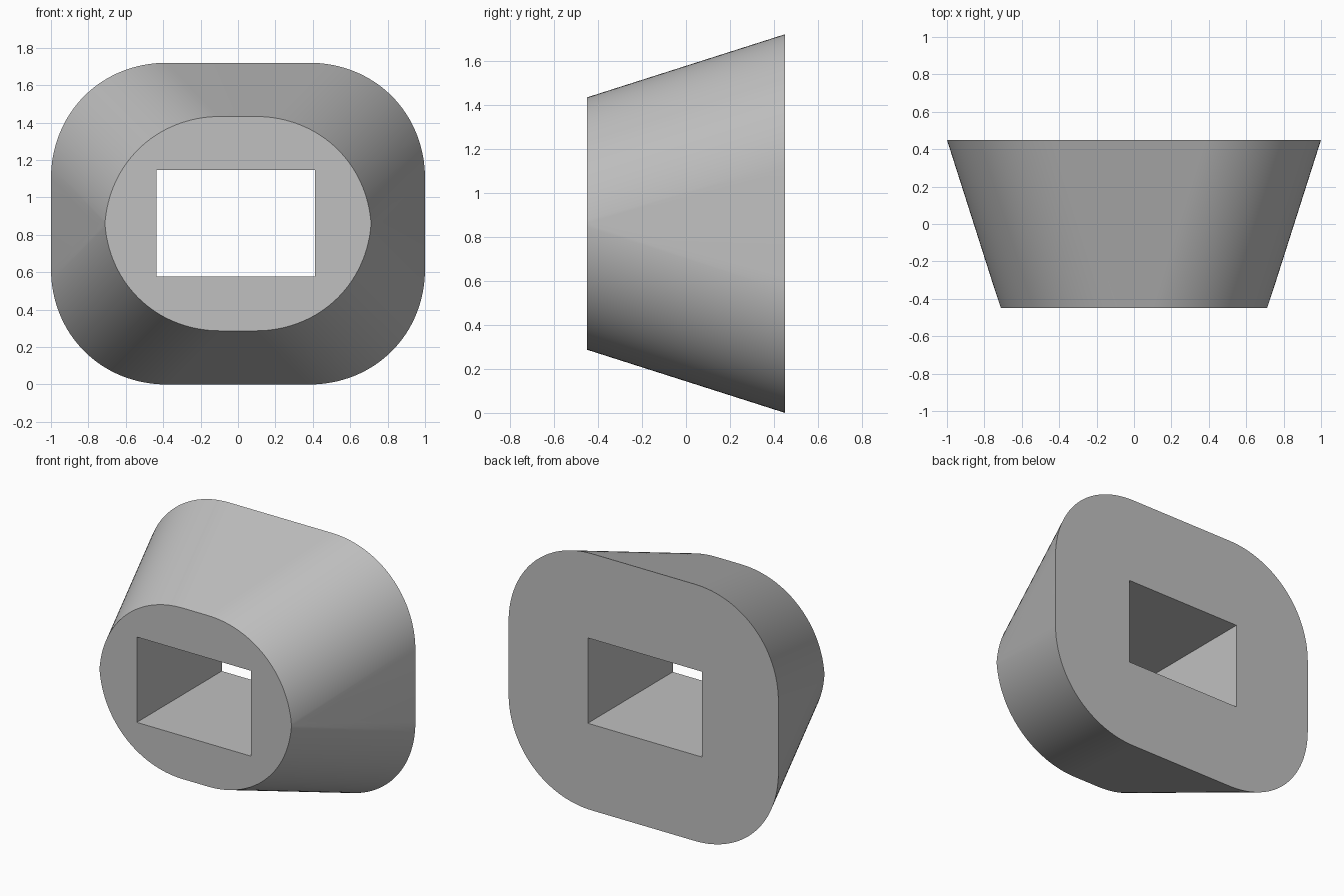
import bpy, bmesh, math
from mathutils import Matrix, Vector

if "Cube" in bpy.data.objects:
    bpy.data.objects.remove(bpy.data.objects["Cube"])

DEPTH, MID, RADIUS, SLOPE = 0.9, 0.86, 0.65, 0.32
STEPS = 32

grey = bpy.data.materials.new("light grey")
grey.use_nodes = True
color = (0.53, 0.53, 0.53, 1)
grey.diffuse_color = color
grey.node_tree.nodes["Principled BSDF"].inputs["Base Color"].default_value = color


def link(name, bm):
    mesh = bpy.data.meshes.new(name)
    bm.to_mesh(mesh)
    bm.free()
    obj = bpy.data.objects.new(name, mesh)
    bpy.context.collection.objects.link(obj)
    mesh.materials.append(grey)
    return obj


def upper_section(half_x, half_z):
    """Upper half outline whose corners are slices of a leaning round fillet."""
    long_axis = RADIUS * math.sqrt(1 + 2 * SLOPE ** 2)
    reach = math.sqrt((long_axis ** 2 + RADIUS ** 2) / 2)
    tilt = math.atan2(RADIUS, long_axis)
    corner = []
    for i in range(STEPS + 1):
        t = -tilt + 2 * tilt * i / STEPS
        along, across = long_axis * math.cos(t), RADIUS * math.sin(t)
        corner.append((half_x - reach + (along - across) / math.sqrt(2),
                       half_z - reach + (along + across) / math.sqrt(2)))
    right = [(half_x, -0.2)] + corner
    return right + [(-x, z) for x, z in reversed(right)]


# Tapered body: loft the upper half, trim at the middle, mirror downwards
bm = bmesh.new()
back, front = [
    [bm.verts.new((x, y, z)) for x, z in upper_section(hx, hz)]
    for y, hx, hz in ((DEPTH / 2, 1.0, 0.86), (-DEPTH / 2, 0.713, 0.573))]
n = len(back)
for i in range(n):
    j = (i + 1) % n
    bm.faces.new((back[i], back[j], front[j], front[i]))
bm.faces.new(back)
bm.faces.new(front)
bmesh.ops.bisect_plane(bm, geom=bm.verts[:] + bm.edges[:] + bm.faces[:],
                       plane_co=(0, 0, 0), plane_no=(0, 0, 1), clear_inner=True)
copy = bmesh.ops.duplicate(bm, geom=bm.verts[:] + bm.edges[:] + bm.faces[:])
for v in copy["geom"]:
    if isinstance(v, bmesh.types.BMVert):
        v.co.z *= -1
bmesh.ops.remove_doubles(bm, verts=bm.verts[:], dist=0.0001)
bmesh.ops.recalc_face_normals(bm, faces=bm.faces[:])
bmesh.ops.translate(bm, verts=bm.verts[:], vec=Vector((0, 0, MID)))
body = link("tapered_body", bm)

# Straight rectangular opening through the body
bm = bmesh.new()
bmesh.ops.create_cube(bm, size=1, matrix=Matrix.Translation((-0.011, 0, 0.862))
                      @ Matrix.Diagonal((0.848, 2, 0.572, 1)))
cutter = link("opening_cutter", bm)
cutter.hide_render = True
cut = body.modifiers.new("opening", 'BOOLEAN')
cut.operation = 'DIFFERENCE'
cut.solver = 'EXACT'
cut.object = cutter

bpy.ops.object.select_all(action='DESELECT')
body.select_set(True)
bpy.context.view_layer.objects.active = body
bpy.ops.object.modifier_apply(modifier=cut.name)
bpy.data.objects.remove(cutter)
bpy.ops.object.shade_smooth_by_angle(angle=math.radians(30))
